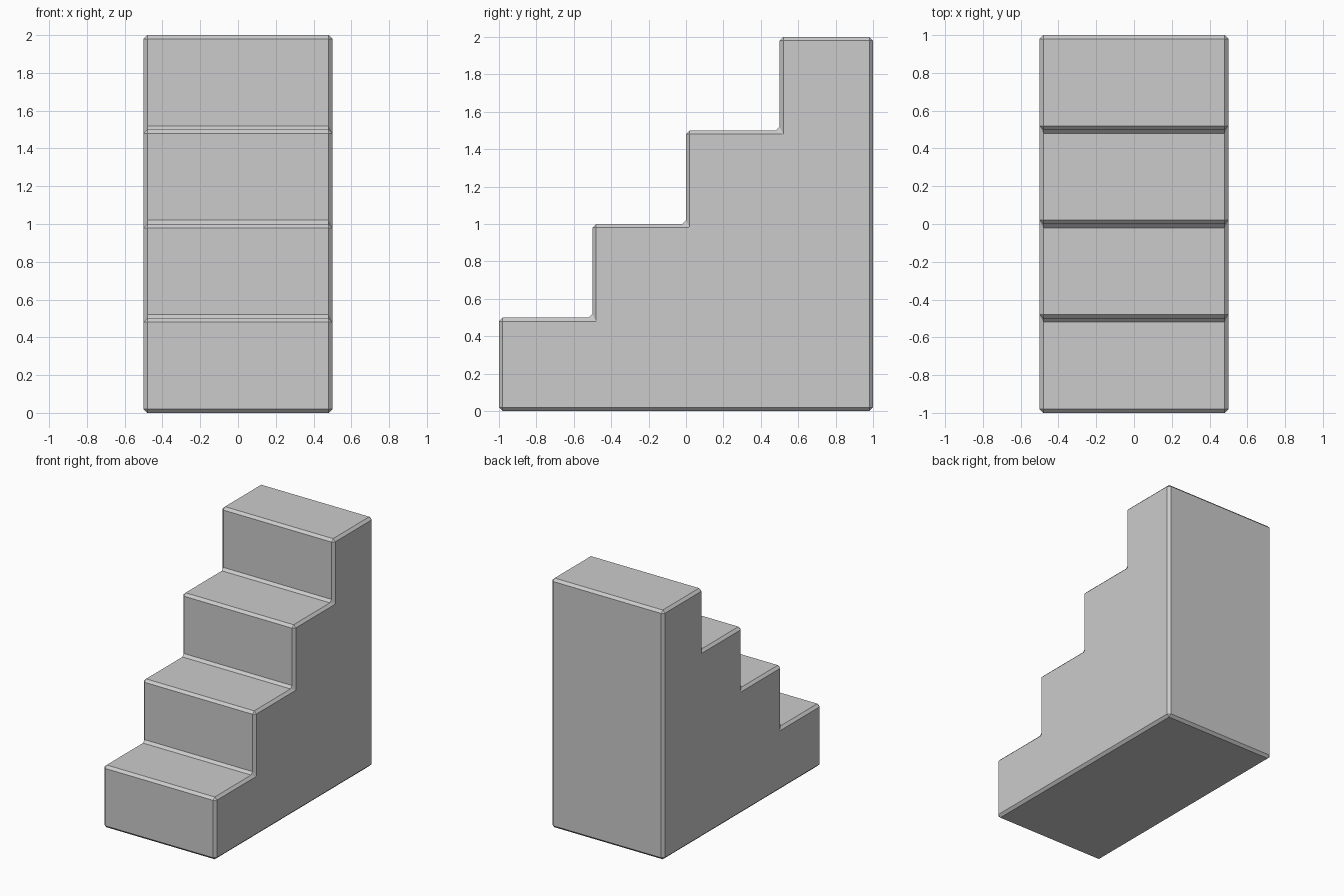
import bpy, bmesh

if "Cube" in bpy.data.objects:
    bpy.data.objects.remove(bpy.data.objects["Cube"])

STEPS, RISE, RUN, HALF_W = 4, 0.5, 0.5, 0.5

# Stepped side profile as (y, z) points
profile = [(1, 0), (-1, 0)]
for i in range(STEPS):
    y, z = -1 + i * RUN, (i + 1) * RISE
    profile += [(y, z), (y + RUN, z)]

# Extrude the profile across the width
bm = bmesh.new()
side = bm.faces.new([bm.verts.new((-HALF_W, y, z)) for y, z in profile])
new = bmesh.ops.extrude_face_region(bm, geom=[side], use_keep_orig=True)["geom"]
moved = [v for v in new if isinstance(v, bmesh.types.BMVert)]
bmesh.ops.translate(bm, verts=moved, vec=(2 * HALF_W, 0, 0))
bmesh.ops.recalc_face_normals(bm, faces=bm.faces[:])
mesh = bpy.data.meshes.new("staircase")
bm.to_mesh(mesh)
bm.free()
stairs = bpy.data.objects.new("staircase", mesh)
bpy.context.collection.objects.link(stairs)

# Small flat chamfer on every edge, inner corners included
bevel = stairs.modifiers.new("chamfer", "BEVEL")
bevel.width = 0.02
bevel.segments = 1
bevel.limit_method = "ANGLE"
